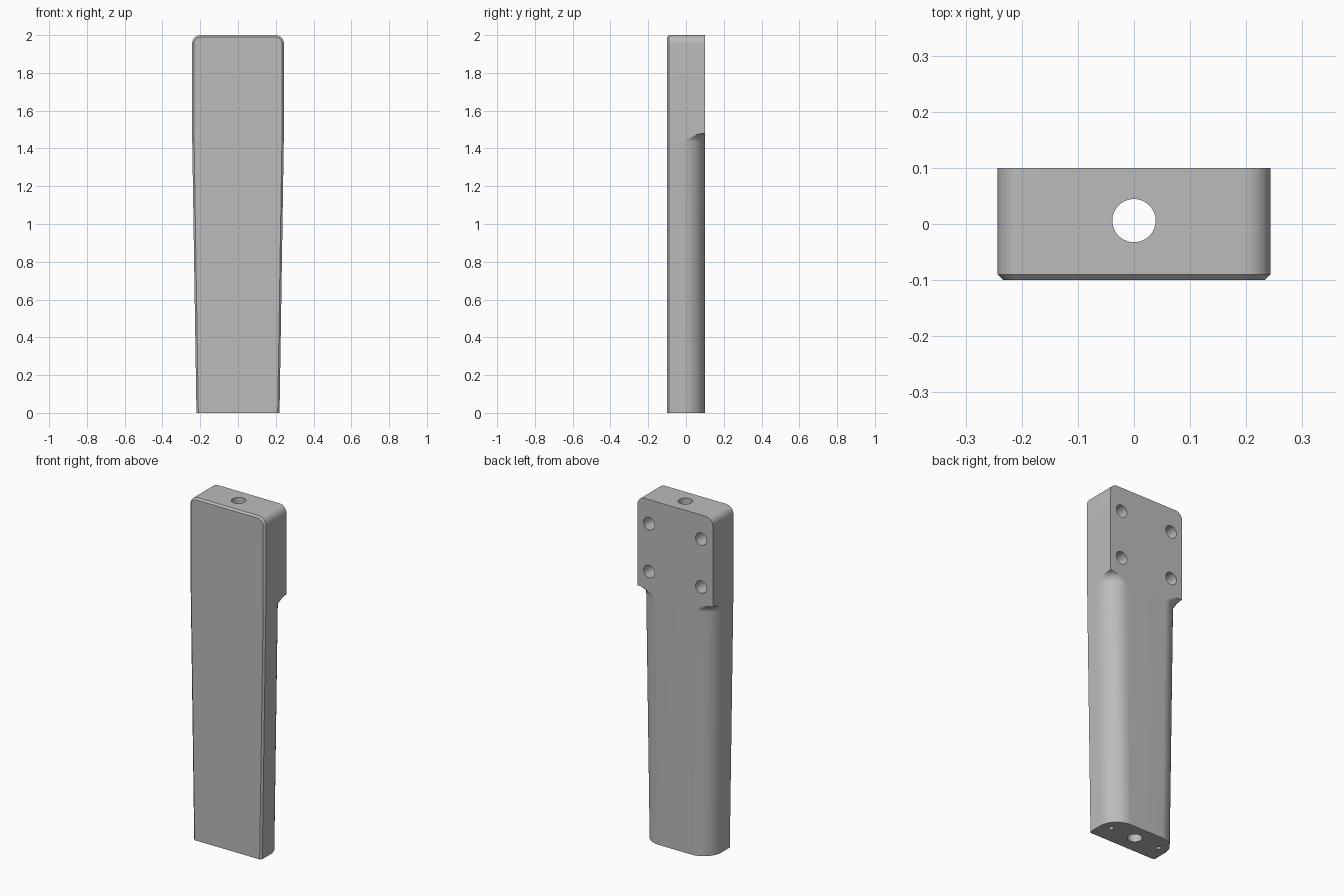
import bpy, bmesh
from math import sin, cos, pi, sqrt, radians
from mathutils import Matrix

if "Cube" in bpy.data.objects:
    bpy.data.objects.remove(bpy.data.objects["Cube"], do_unlink=True)

HEIGHT, HALF_DEPTH, CHAMFER = 2.0, 0.1, 0.01
TOP_HALF, FOOT_HALF = 0.243, 0.22      # half widths
CORNER = 0.045                         # rounded top corners
ROUND = 0.115                          # rounded back edges of the grip
RUNOUT = ROUND * (sqrt(2) - 1)         # concave end of the rounding
RUN_Z = 1.432
ARC = 24

grey = bpy.data.materials.new("plain_grey")
grey.use_nodes = True
colour = (0.5, 0.5, 0.5, 1)
grey.diffuse_color = colour
grey.node_tree.nodes["Principled BSDF"].inputs["Base Color"].default_value = colour


def ring(z, half, extra, nx=1.0, nz=0.0):
    """One section: chamfered at the front, rounded or square at the back."""
    side = [(half - CHAMFER * nx, -HALF_DEPTH, z - CHAMFER * nz),
            (half, CHAMFER - HALF_DEPTH, z)]
    for i in range(ARC + 1):
        a = i / ARC * pi / 2
        reach = min(ROUND + extra, ROUND / max(cos(a), sin(a)))
        side.append((half - ROUND + reach * cos(a),
                     HALF_DEPTH - ROUND + reach * sin(a), z))
    return side + [(-x, y, w) for x, y, w in reversed(side)]


# Sections from the foot to the top
end_z = RUN_Z + RUNOUT
rings = []


def width_at(z):
    return FOOT_HALF + (TOP_HALF - FOOT_HALF) * min(1, z / end_z)


rings.append(ring(0, FOOT_HALF, 0))
for i in range(13):
    a = i / 12 * pi / 2
    z = RUN_Z + RUNOUT * sin(a)
    rings.append(ring(z, width_at(z), RUNOUT * (1 - cos(a)) + (i == 12)))
for i in range(13):
    a = i / 12 * pi / 2
    rings.append(ring(HEIGHT - CORNER * (1 - sin(a)),
                      TOP_HALF - CORNER * (1 - cos(a)), 1, cos(a), sin(a)))

# Loft the body and close its ends
bm = bmesh.new()
rows = [[bm.verts.new(p) for p in r] for r in rings]
n = len(rows[0])
for low, high in zip(rows, rows[1:]):
    for i in range(n):
        j = (i + 1) % n
        bm.faces.new((low[i], low[j], high[j], high[i]))
bm.faces.new(rows[0][::-1])
top = rows[-1]
bm.faces.new(top[1:-1])
bm.faces.new((top[0], top[1], top[-2], top[-1]))
bmesh.ops.remove_doubles(bm, verts=bm.verts, dist=1e-6)
bmesh.ops.recalc_face_normals(bm, faces=bm.faces)
mesh = bpy.data.meshes.new("handle_body")
bm.to_mesh(mesh)
bm.free()
mesh.materials.append(grey)
body = bpy.data.objects.new("handle_body", mesh)
bpy.context.collection.objects.link(body)

# One cutter mesh holds every drilled hole
holes = bmesh.new()


def drill(centre, radius, length, along_y=False):
    turn = Matrix.Rotation(pi / 2, 4, 'X') if along_y else Matrix()
    bmesh.ops.create_cone(holes, cap_ends=True, segments=40, radius1=radius,
                          radius2=radius, depth=length,
                          matrix=Matrix.Translation(centre) @ turn)


drill((0, 0.006, 1), 0.0385, 2.4)                      # centre bore
for s in (-1, 1):
    drill((s * 0.16, 0.006, 0), 0.013, 0.2)            # foot pin holes
    for z in (1.58, 1.86):
        drill((s * 0.168, HALF_DEPTH, z), 0.036, 0.24, True)   # mounting holes
cut_mesh = bpy.data.meshes.new("hole_cutter")
holes.to_mesh(cut_mesh)
holes.free()
cut_mesh.materials.append(grey)
cutter = bpy.data.objects.new("hole_cutter", cut_mesh)
bpy.context.collection.objects.link(cutter)
cutter.hide_render = True

bpy.ops.object.select_all(action='DESELECT')
body.select_set(True)
bpy.context.view_layer.objects.active = body
mod = body.modifiers.new("drilled_holes", 'BOOLEAN')
mod.operation = 'DIFFERENCE'
mod.solver = 'EXACT'
mod.object = cutter
bpy.ops.object.modifier_apply(modifier=mod.name)
bpy.data.objects.remove(cutter, do_unlink=True)
bpy.ops.object.shade_smooth_by_angle(angle=radians(30))
